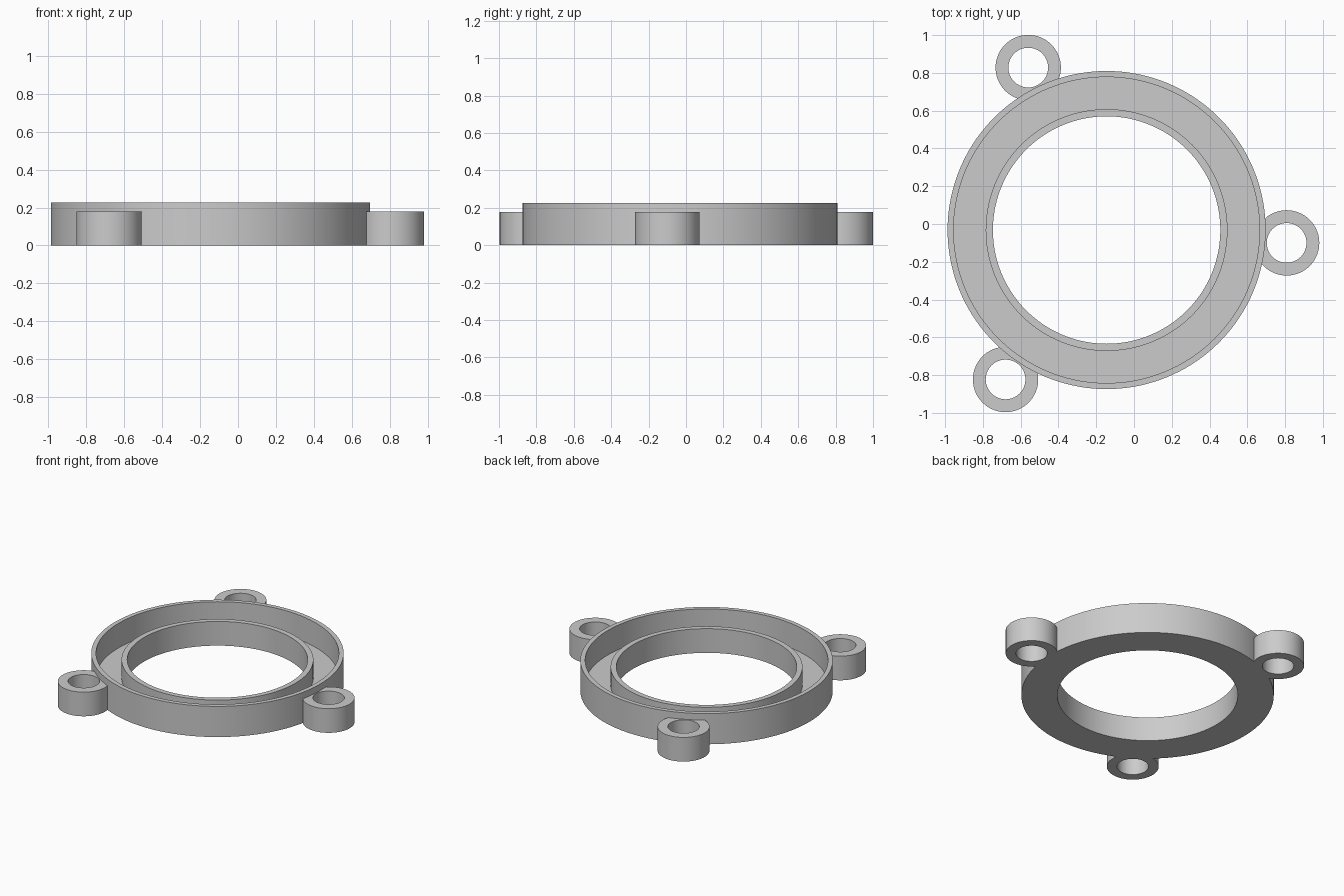
import bpy, bmesh, math
from mathutils import Vector

if "Cube" in bpy.data.objects:
    bpy.data.objects.remove(bpy.data.objects["Cube"])

CENTRE = Vector((-0.145, -0.032))
RING_R = 0.842

grey = bpy.data.materials.new("plain grey")
grey.diffuse_color = (0.6, 0.6, 0.6, 1)
grey.use_nodes = True
grey.node_tree.nodes["Principled BSDF"].inputs["Base Color"].default_value = grey.diffuse_color


def lathe(name, centre, profile, segments, keep_outside=0.0):
    """Revolve a closed (radius, z) profile; points are pushed out of the
    circle of radius keep_outside around the main ring's centre."""
    bm = bmesh.new()
    loops = []
    for i in range(segments):
        a = 2 * math.pi * i / segments
        loop = []
        for r, z in profile:
            p = centre + Vector((math.cos(a), math.sin(a))) * r
            d = p - CENTRE
            if d.length < keep_outside:
                p = CENTRE + d.normalized() * keep_outside
            loop.append(bm.verts.new((p.x, p.y, z)))
        loops.append(loop)
    n = len(profile)
    for i in range(segments):
        a, b = loops[i], loops[(i + 1) % segments]
        for j in range(n):
            k = (j + 1) % n
            bm.faces.new((a[j], b[j], b[k], a[k]))
    bmesh.ops.recalc_face_normals(bm, faces=bm.faces)
    mesh = bpy.data.meshes.new(name)
    bm.to_mesh(mesh)
    bm.free()
    mesh.materials.append(grey)
    ob = bpy.data.objects.new(name, mesh)
    bpy.context.collection.objects.link(ob)
    bpy.ops.object.select_all(action='DESELECT')
    ob.select_set(True)
    bpy.context.view_layer.objects.active = ob
    bpy.ops.object.shade_smooth_by_angle(angle=math.radians(30))
    return ob


# Main ring: tall outer wall, open channel, lower inner wall
FLOOR, INNER_TOP, OUTER_TOP = 0.045, 0.178, 0.226
lathe("channel_ring", CENTRE, [
    (0.602, 0), (RING_R, 0), (RING_R, OUTER_TOP), (0.81, OUTER_TOP),
    (0.81, FLOOR), (0.64, FLOOR), (0.64, INNER_TOP), (0.602, INNER_TOP),
], 144)

# Three screw lugs, trimmed where they meet the outer wall
lug_profile = [(0.105, 0), (0.173, 0), (0.173, 0.178), (0.105, 0.178)]
lugs = {"lug_right": (0.808, -0.1), "lug_back": (-0.56, 0.828),
        "lug_front": (-0.68, -0.823)}
for name, pos in lugs.items():
    lathe(name, Vector(pos), lug_profile, 72, keep_outside=RING_R - 0.002)
